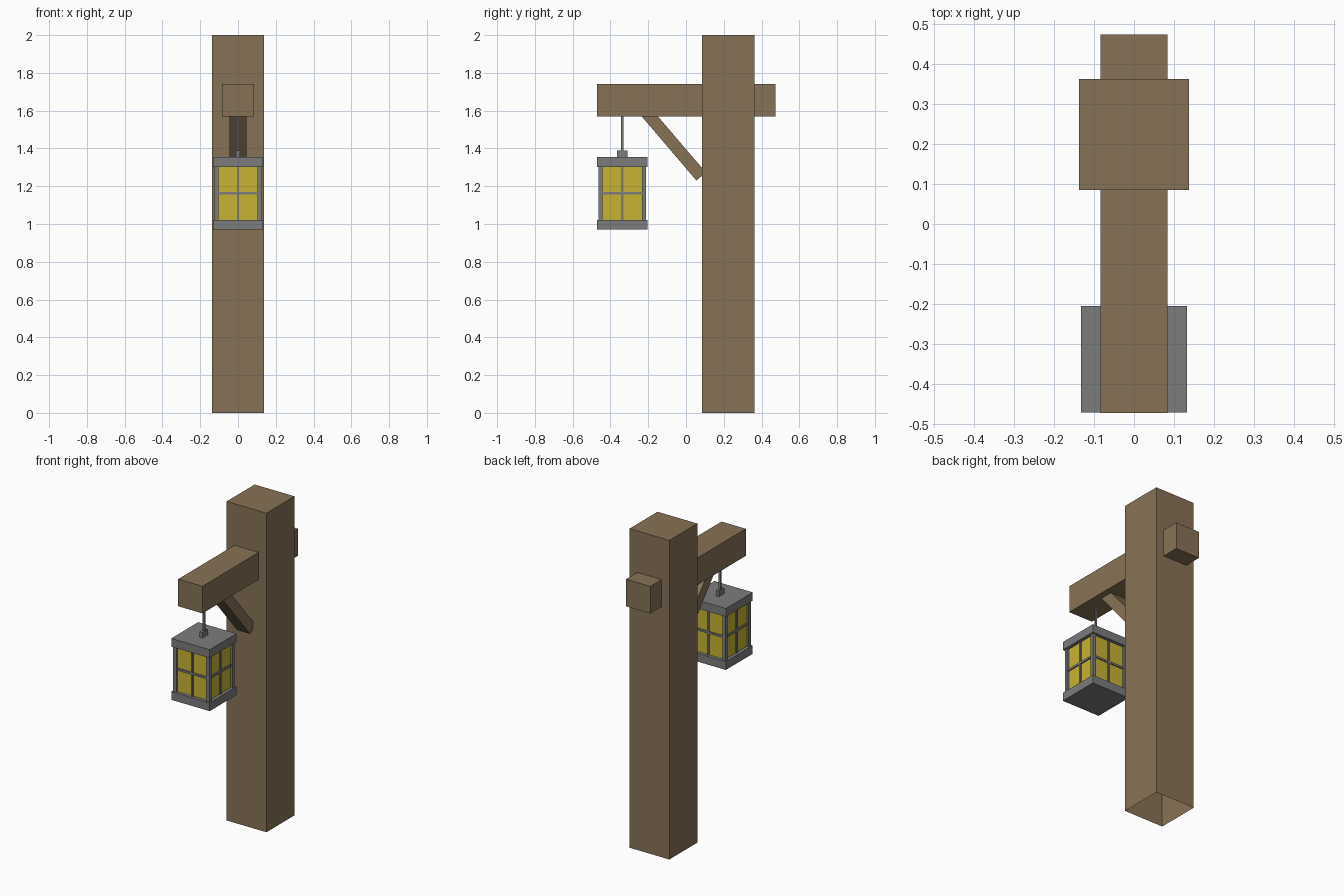
import bpy, bmesh

if "Cube" in bpy.data.objects:
    bpy.data.objects.remove(bpy.data.objects["Cube"])


def material(name, rgb):
    m = bpy.data.materials.new(name)
    m.diffuse_color = (*rgb, 1)
    m.use_nodes = True
    m.node_tree.nodes["Principled BSDF"].inputs["Base Color"].default_value = m.diffuse_color
    return m


wood = material("brown wood", (0.242, 0.171, 0.093))
iron = material("grey iron", (0.202, 0.202, 0.202))
glass = material("yellow glass", (0.578, 0.456, 0.032))


def finish(name, bm, mat):
    me = bpy.data.meshes.new(name)
    bm.to_mesh(me)
    bm.free()
    me.materials.append(mat)
    ob = bpy.data.objects.new(name, me)
    bpy.context.collection.objects.link(ob)
    return ob


def box(name, lo, hi, mat, skip=()):
    """Box from corner lo to corner hi; skip lists open ends (-1 bottom, 1 top)."""
    bm = bmesh.new()
    bmesh.ops.create_cube(bm, size=1)
    for v in bm.verts:
        v.co = [(a + b) / 2 + c * (b - a) for a, b, c in zip(lo, hi, v.co)]
    bm.normal_update()
    ends = [f for f in bm.faces if round(f.normal.z) in skip and abs(f.normal.z) > 0.5]
    bmesh.ops.delete(bm, geom=ends, context="FACES")
    return finish(name, bm, mat)


# Post (open underneath) and cross beam
box("post", (-0.138, 0.085, 0), (0.138, 0.362, 2), wood, skip=(-1,))
box("beam", (-0.084, -0.472, 1.57), (0.084, 0.474, 1.74), wood)

# Diagonal brace: side profile extruded across x
bm = bmesh.new()
profile = [(-0.235, 1.57), (0.055, 1.23), (0.105, 1.273), (-0.149, 1.57)]
face = bm.faces.new([bm.verts.new((-0.045, y, z)) for y, z in profile])
ext = bmesh.ops.extrude_face_region(bm, geom=[face])
bmesh.ops.translate(bm, vec=(0.09, 0, 0),
                    verts=[g for g in ext["geom"] if isinstance(g, bmesh.types.BMVert)])
bmesh.ops.recalc_face_normals(bm, faces=bm.faces)
finish("brace", bm, wood)

# Lantern, centred under the front of the beam
CY = -0.338


def lantern_box(name, x, y, z0, z1, mat, cx=0, cy=0, skip=()):
    return box(name, (cx - x, CY + cy - y, z0), (cx + x, CY + cy + y, z1), mat, skip)


lantern_box("hanger_rod", 0.006, 0.006, 1.39, 1.57, iron)
lantern_box("hanger_block", 0.01, 0.027, 1.355, 1.39, iron)
lantern_box("lantern_cap", 0.133, 0.133, 1.303, 1.355, iron)
lantern_box("lantern_base", 0.133, 0.133, 0.97, 1.022, iron)
lantern_box("glass_panes", 0.112, 0.112, 1.022, 1.303, glass, skip=(-1, 1))

# Corner posts and window bars
for sx in (-1, 1):
    for sy in (-1, 1):
        lantern_box("corner_post", 0.0105, 0.0105, 1.022, 1.303, iron,
                    sx * 0.1145, sy * 0.1145, (-1, 1))
for s in (-1, 1):
    lantern_box("upright_bar", 0.006, 0.004, 1.022, 1.303, iron, cy=s * 0.115)
    lantern_box("upright_bar", 0.004, 0.006, 1.022, 1.303, iron, cx=s * 0.115)
    lantern_box("level_bar", 0.105, 0.004, 1.157, 1.17, iron, cy=s * 0.115)
    lantern_box("level_bar", 0.004, 0.105, 1.157, 1.17, iron, cx=s * 0.115)
